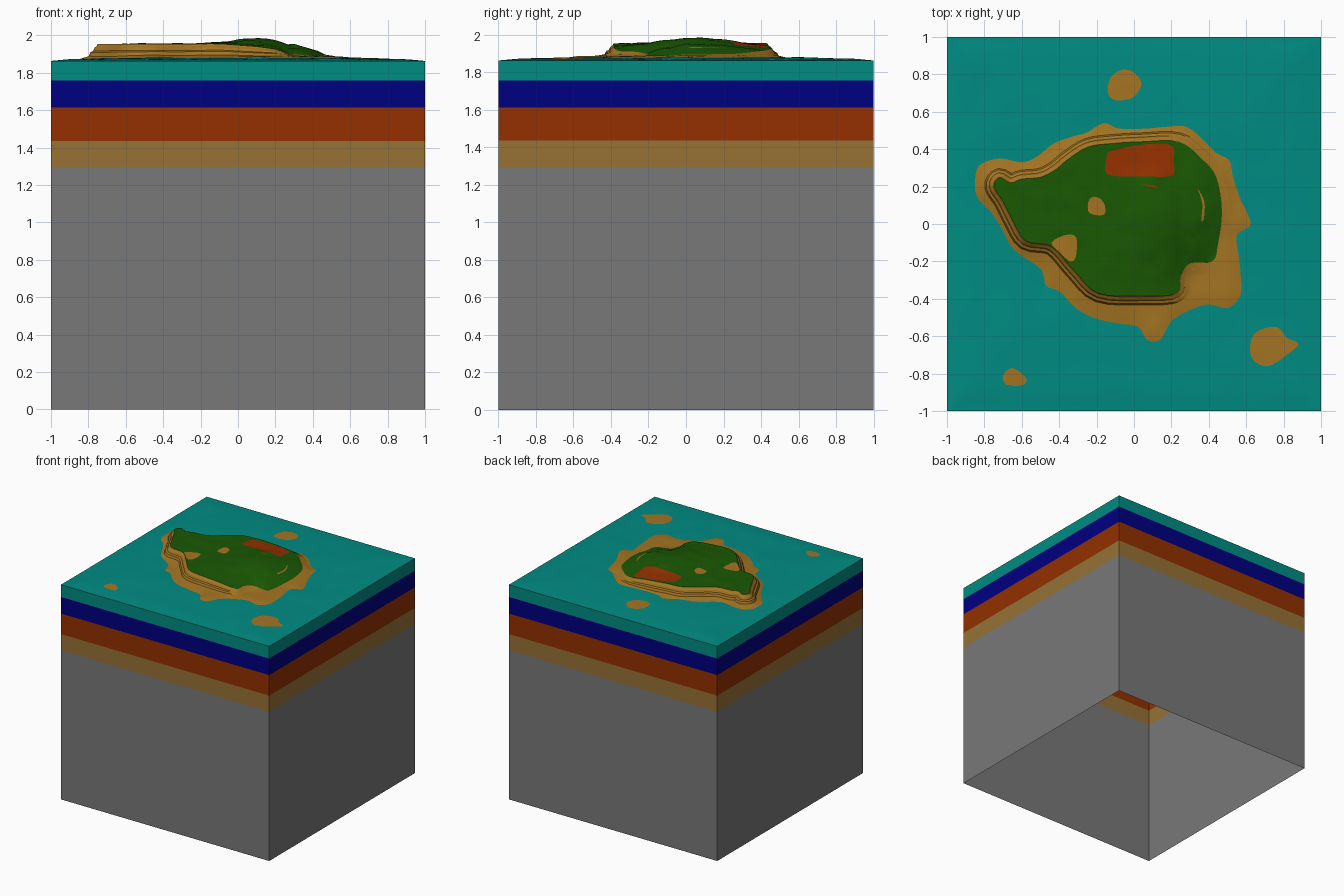
import bpy, math, random
from mathutils import Vector, noise
from mathutils.geometry import delaunay_2d_cdt

if "Cube" in bpy.data.objects:
    bpy.data.objects.remove(bpy.data.objects["Cube"])

random.seed(4)
COL = {"sea": (0, 0.262, 0.226), "navy": (0, 0, 0.22), "rust": (0.295, 0.03, 0),
       "clay": (0.306, 0.168, 0.036), "sand": (0.37, 0.176, 0.016), "grass": (0.010, 0.098, 0.001),
       "rock": (0.19, 0.19, 0.19)}
MATS = {}
for key, c in COL.items():
    MATS[key] = bpy.data.materials.new(key)
    MATS[key].diffuse_color = (*c, 1)


def add_mesh(name, verts, faces, mat=None, smooth=False):
    me = bpy.data.meshes.new(name)
    me.from_pydata(verts, [], faces)
    me.update()
    ob = bpy.data.objects.new(name, me)
    bpy.context.collection.objects.link(ob)
    if mat:
        me.materials.append(MATS[mat])
    if smooth:
        bpy.ops.object.select_all(action='DESELECT')
        ob.select_set(True)
        bpy.context.view_layer.objects.active = ob
        bpy.ops.object.shade_smooth_by_angle(angle=math.radians(25))
    return ob


# Strata: open four-sided bands stacked under the sea
SQ = [(-1, -1), (1, -1), (1, 1), (-1, 1)]
TOP = 1.863
for name, z0, z1, mat in [("rock_base", 0, 1.295, "rock"), ("clay_layer", 1.295, 1.435, "clay"),
                          ("rust_layer", 1.435, 1.613, "rust"), ("deep_water_layer", 1.613, 1.757, "navy"),
                          ("shallow_water_layer", 1.757, TOP, "sea")]:
    add_mesh(name, [(x, y, z) for z in (z0, z1) for x, y in SQ],
             [(i, (i + 1) % 4, 4 + (i + 1) % 4, 4 + i) for i in range(4)], mat)


def smooth_loop(pts, n=4):
    """Closed Catmull-Rom curve through the key points."""
    p = [Vector(q) for q in pts]
    out = []
    for i in range(len(p)):
        a, b, c, d = (p[(i + k) % len(p)] for k in (-1, 0, 1, 2))
        for s in range(n):
            t = s / n
            out.append(0.5 * (2 * b + (c - a) * t + (2 * a - 5 * b + 4 * c - d) * t * t
                              + (3 * b - a - 3 * c + d) * t ** 3))
    return out


def inside(p, loop):
    r = False
    for i, a in enumerate(loop):
        b = loop[i - 1]
        if (a.y > p.y) != (b.y > p.y) and p.x < (b.x - a.x) * (p.y - a.y) / (b.y - a.y) + a.x:
            r = not r
    return r


def dist(p, loop):
    best = 9
    for i, a in enumerate(loop):
        e = a - loop[i - 1]
        w = p - loop[i - 1]
        t = max(0, min(1, w.dot(e) / max(e.length_squared, 1e-12)))
        best = min(best, (w - e * t).length)
    return best


def offset(loop, d):
    """Clockwise loop pushed outwards by d."""
    out = []
    for i, p in enumerate(loop):
        t = (loop[(i + 1) % len(loop)] - loop[i - 1]).normalized()
        out.append(p + Vector((-t.y, t.x)) * d)
    return out


def ramp(x, keys):
    for (a, za), (b, zb) in zip(keys, keys[1:]):
        if x <= b:
            return za + (zb - za) * max(0, (x - a) / (b - a))
    return keys[-1][1]


# Outlines seen from above
shore = smooth_loop([
    (-.85, .2), (-.83, .31), (-.72, .35), (-.6, .33), (-.52, .36), (-.43, .43), (-.32, .47), (-.25, .49),
    (-.16, .54), (-.08, .51), (.06, .51), (.18, .52), (.28, .52), (.37, .45), (.44, .38), (.51, .34),
    (.53, .25), (.57, .13), (.61, .05), (.62, -.01), (.55, -.06), (.56, -.17), (.57, -.27), (.57, -.38),
    (.5, -.45), (.4, -.43), (.3, -.46), (.2, -.52), (.14, -.62), (.07, -.62), (.02, -.55), (-.1, -.53),
    (-.22, -.5), (-.31, -.45), (-.4, -.36), (-.47, -.33), (-.5, -.24), (-.64, -.14), (-.71, -.02),
    (-.77, .07), (-.83, .13)])
grass = smooth_loop([
    (-.75, .2), (-.72, .25), (-.66, .22), (-.6, .24), (-.5, .25), (-.42, .29), (-.36, .34), (-.25, .41),
    (-.12, .43), (.05, .44), (.24, .44), (.36, .35), (.44, .25), (.47, .07), (.45, -.1), (.42, -.2),
    (.3, -.21), (.25, -.28), (.23, -.37), (.05, -.385), (-.19, -.37), (-.32, -.25), (-.44, -.12),
    (-.58, -.09), (-.65, .02), (-.7, .12)])
patches = [  # name, material, outline
    ("rust_field", "rust", smooth_loop([(-.14, .265), (-.145, .36), (-.12, .39), (.05, .425), (.2, .42),
                                        (.21, .34), (.205, .26), (.05, .255)])),
    ("sand_clearing", "sand", smooth_loop([(-.24, .06), (-.24, .13), (-.2, .145), (-.16, .11), (-.16, .05)])),
    ("sand_hollow", "sand", smooth_loop([(-.44, -.1), (-.37, -.06), (-.31, -.07), (-.31, -.17),
                                         (-.34, -.2), (-.4, -.15)])),
    ("east_gully", "sand", smooth_loop([(.34, .19), (.365, .11), (.36, .02), (.374, .03), (.376, .12)])),
    ("north_gully", "rust", smooth_loop([(.04, .21), (.12, .193), (.13, .2), (.08, .21)])),
    ("north_islet", "sand", smooth_loop([(-.14, .73), (-.12, .79), (-.06, .825), (0, .81), (.04, .75),
                                         (0, .68), (-.08, .66), (-.13, .68)])),
    ("east_islet", "sand", smooth_loop([(.62, -.66), (.65, -.58), (.76, -.55), (.82, -.61), (.88, -.64),
                                        (.83, -.69), (.72, -.76), (.64, -.73)])),
    ("south_islet", "sand", smooth_loop([(-.7, -.81), (-.65, -.77), (-.58, -.82), (-.59, -.86), (-.68, -.86)]))]
regions = patches + [("grass_plateau", "grass", grass), ("sand_beach", "sand", shore)]

CLIFF = [(0, 1), (.006, .85), (.018, .72), (.025, .48), (.04, .38), (.048, .1), (.09, 0)]


def height(p):
    edge = 1 - max(abs(p.x), abs(p.y))
    z = TOP + ramp(edge, [(0, 0), (.1, .008), (.4, .016)])
    z += .004 * noise.noise((p.x * 5, p.y * 5, 0)) * min(1, edge * 5)
    on_grass = inside(p, grass)
    if on_grass or inside(p, shore):
        dg, ds = dist(p, grass), dist(p, shore)
        z += min(.008, ds * .15)
        # Plateau falling to the east, with a hill in the middle
        h = ramp(p.x, [(-.8, 1.952), (-.1, 1.955), (.1, 1.94), (.25, 1.92), (.45, 1.897), (.6, 1.89)])
        if p.x > .2 and p.y < 0:
            h -= .015 * min(1, (p.x - .2) / .08) * min(1, -p.y / .15)
        if on_grass:
            bump = math.exp(-((p.x - .15) / .2) ** 2 - ((p.y - .06) / .26) ** 2)
            h += .048 * bump * min(1, dg / .1) + .008 * noise.noise((p.x * 11, p.y * 11, 3)) * min(1, dg / .03)
            if p.x > .3:
                h += .012 * min(1, dg / .04)
            z = h
        else:
            z += max(0, h - z) * ramp(dg, CLIFF) * min(1, ds / .03)
    return z


# One triangulated ground plan: border, outlines, cliff ledges and scattered fill points
loops = [[Vector(q) for q in SQ]] + [r[2] for r in regions]
loops += [offset(grass, d) for d in (.006, .018, .025, .04, .048)]
pts, edges = [], []
for lp in loops:
    s = len(pts)
    pts += lp
    edges += [(s + i, s + (i + 1) % len(lp)) for i in range(len(lp))]
N = 52
for i in range(1, N):
    for j in range(1, N):
        pts.append(Vector((-1 + 2 * (i + random.uniform(-.25, .25)) / N,
                           -1 + 2 * (j + random.uniform(-.25, .25)) / N)))
v2, _, tris, *_ = delaunay_2d_cdt(pts, edges, [], 0, 1e-4)
v3 = [(p.x, p.y, height(p)) for p in v2]

# Split the ground into named coloured parts
parts = {}
for f in tris:
    c = sum((v2[i] for i in f), Vector((0, 0))) / len(f)
    name, mat = next(((n, m) for n, m, lp in regions if inside(c, lp)), ("sea_surface", "sea"))
    parts.setdefault((name, mat), []).append(f)
for (name, mat), faces in parts.items():
    used = sorted({i for f in faces for i in f})
    idx = {k: n for n, k in enumerate(used)}
    add_mesh(name, [v3[k] for k in used], [[idx[i] for i in f] for f in faces], mat, True)

for m in bpy.data.materials:
    if m.users and not m.is_grease_pencil:
        m.use_nodes = True
        m.node_tree.nodes["Principled BSDF"].inputs["Base Color"].default_value = m.diffuse_color
